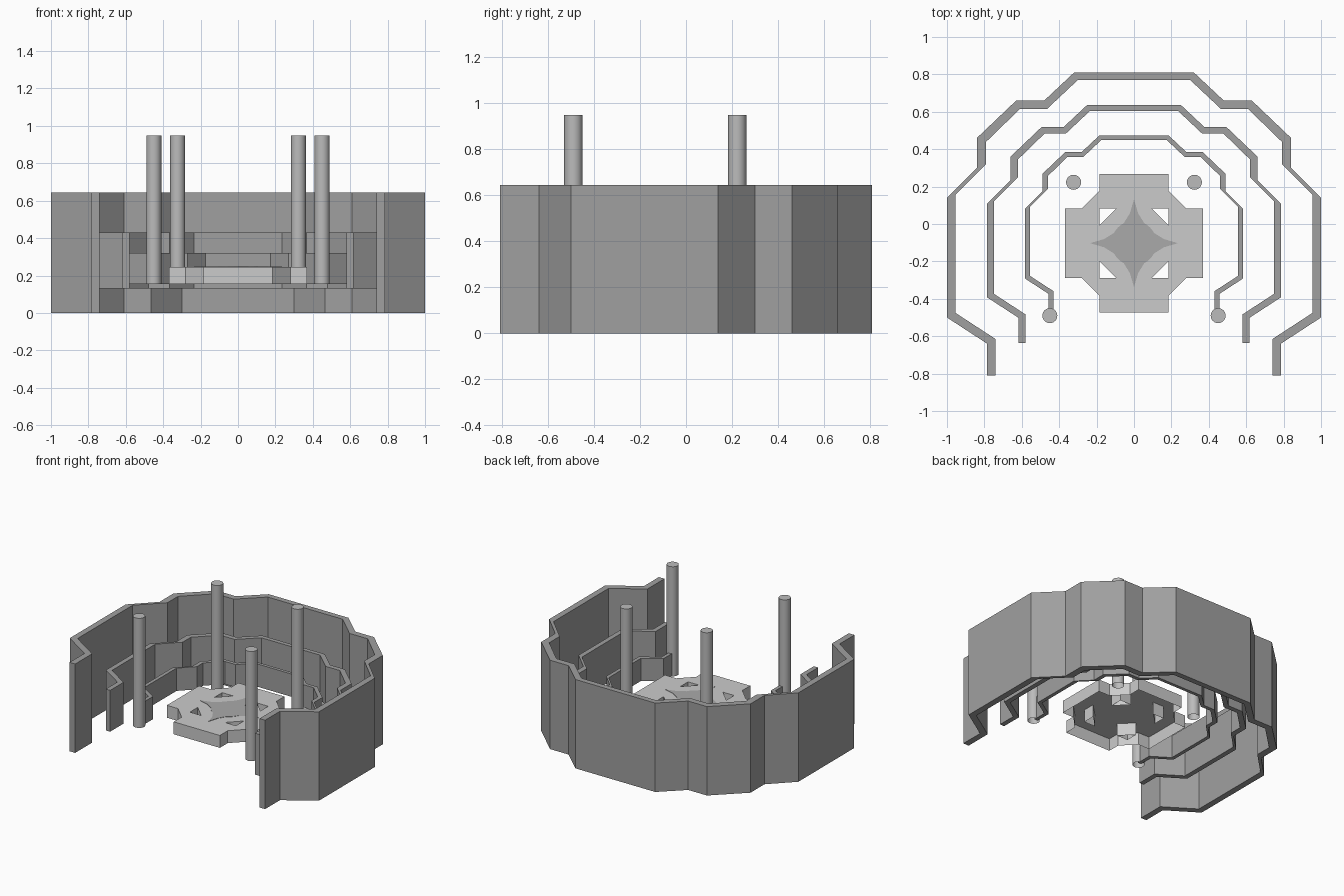
import bpy, bmesh, math
from mathutils import Vector

if "Cube" in bpy.data.objects:
    bpy.data.objects.remove(bpy.data.objects["Cube"])


def new_object(name, bm):
    mesh = bpy.data.meshes.new(name)
    bm.to_mesh(mesh)
    bm.free()
    obj = bpy.data.objects.new(name, mesh)
    bpy.context.collection.objects.link(obj)
    return obj


def paint(obj, value):
    mat = bpy.data.materials.new(obj.name + "_grey")
    mat.diffuse_color = (value, value, value, 1)
    mat.use_nodes = True
    mat.node_tree.nodes["Principled BSDF"].inputs["Base Color"].default_value = mat.diffuse_color
    obj.data.materials.append(mat)


# Right half of the wall plan, from back centre round to the front end
OUTER = [(0.32, 0.81), (0.48, 0.66), (0.63, 0.66), (0.84, 0.46), (0.84, 0.30),
         (1.0, 0.14), (1.0, -0.50), (0.785, -0.64), (0.785, -0.81)]
INNER = [(0.30, 0.77), (0.465, 0.615), (0.61, 0.615), (0.79, 0.44), (0.79, 0.32),
         (0.955, 0.155), (0.955, -0.475), (0.74, -0.615), (0.74, -0.81)]


def full(half):
    return [(-x, y) for x, y in reversed(half)] + half


def wall(name, scale, z0, z1):
    bm = bmesh.new()
    rows = []
    for (ox, oy), (ix, iy) in zip(full(OUTER), full(INNER)):
        rows.append([bm.verts.new((x * scale, y * scale, z)) for x, y, z in
                     ((ox, oy, z0), (ox, oy, z1), (ix, iy, z1), (ix, iy, z0))])
    for a, b in zip(rows, rows[1:]):
        for i in range(4):
            j = (i + 1) % 4
            bm.faces.new((a[i], a[j], b[j], b[i]))
    bm.faces.new(rows[0])
    bm.faces.new(rows[-1][::-1])
    bmesh.ops.recalc_face_normals(bm, faces=bm.faces[:])
    return new_object(name, bm)


def quad_turn(points):
    """Repeat points about the centre in four quarter turns."""
    out = []
    for k in range(4):
        c, s = [(1, 0), (0, 1), (-1, 0), (0, -1)][k]
        out += [(x * c - y * s, x * s + y * c) for x, y in points]
    return out


def sheet(name, loops, centre, depth):
    """Filled plan with holes, with skirts hanging down from every edge."""
    bm = bmesh.new()
    for loop in loops:
        vs = [bm.verts.new((x + centre[0], y + centre[1], centre[2])) for x, y in loop]
        for i, v in enumerate(vs):
            bm.edges.new((v, vs[(i + 1) % len(vs)]))
    bmesh.ops.triangle_fill(bm, use_beauty=True, use_dissolve=False,
                            edges=bm.edges[:], normal=Vector((0, 0, 1)))
    for f in bm.faces:
        f.normal_update()
        if f.normal.z < 0:
            f.normal_flip()
    rim = [e for e in bm.edges if e.is_boundary]
    ext = bmesh.ops.extrude_edge_only(bm, edges=rim)["geom"]
    for v in ext:
        if isinstance(v, bmesh.types.BMVert):
            v.co.z -= depth
    bmesh.ops.recalc_face_normals(bm, faces=bm.faces[:])
    bm.normal_update()
    if sum(f.normal.z for f in bm.faces) < 0:
        bmesh.ops.reverse_faces(bm, faces=bm.faces[:])
    return new_object(name, bm)


# Three nested stepped walls
for name, s, z0, z1 in (("outer_wall", 1.0, 0.0, 0.645),
                        ("middle_wall", 0.785, 0.13, 0.43),
                        ("inner_wall", 0.583, 0.155, 0.32)):
    paint(wall(name, s, z0, z1), 0.35)

# Cross-shaped platform with four triangular openings, open underneath
CENTRE = (0, -0.1025, 0.245)
outline = quad_turn([(0.37, -0.185), (0.37, 0.185), (0.28, 0.185), (0.185, 0.28)])
order = []
for k in range(4):
    order += quad_turn([(0.37, 0.185), (0.28, 0.185), (0.185, 0.28), (0.185, 0.37)])[4 * k:4 * k + 4]
hole = quad_turn([(0.185, 0.185), (0.095, 0.185), (0.185, 0.095)])
holes = [hole[3 * k:3 * k + 3] for k in range(4)]
paint(sheet("platform", [order] + holes, CENTRE, 0.09), 0.75)

# Four-pointed star inlay on the platform
point = [(0.235, 0), (0.16, 0.022), (0.107, 0.055)]
arc = [(0.12 * math.cos(math.radians(a)), 0.12 * math.sin(math.radians(a)))
       for a in (36, 45, 54)]
star = quad_turn(point + arc + [(0.055, 0.107), (0.022, 0.16)])
paint(sheet("star_inlay", [star], (0, -0.1025, 0.247), 0.002), 0.4)

# Pillars, open at the foot
for row, x, y in (("front", 0.45, -0.49), ("back", 0.323, 0.223)):
    for side, sx in (("left", -1), ("right", 1)):
        bpy.ops.mesh.primitive_cylinder_add(vertices=24, radius=0.04, depth=0.795,
                                            location=(sx * x, y, 0.5525))
        pillar = bpy.context.object
        pillar.name = f"{row}_{side}_pillar"
        bm = bmesh.new()
        bm.from_mesh(pillar.data)
        foot = [f for f in bm.faces if f.normal.z < -0.9]
        bmesh.ops.delete(bm, geom=foot, context='FACES_ONLY')
        bm.to_mesh(pillar.data)
        bm.free()
        bpy.ops.object.shade_smooth_by_angle(angle=math.radians(30))
        paint(pillar, 0.5)
